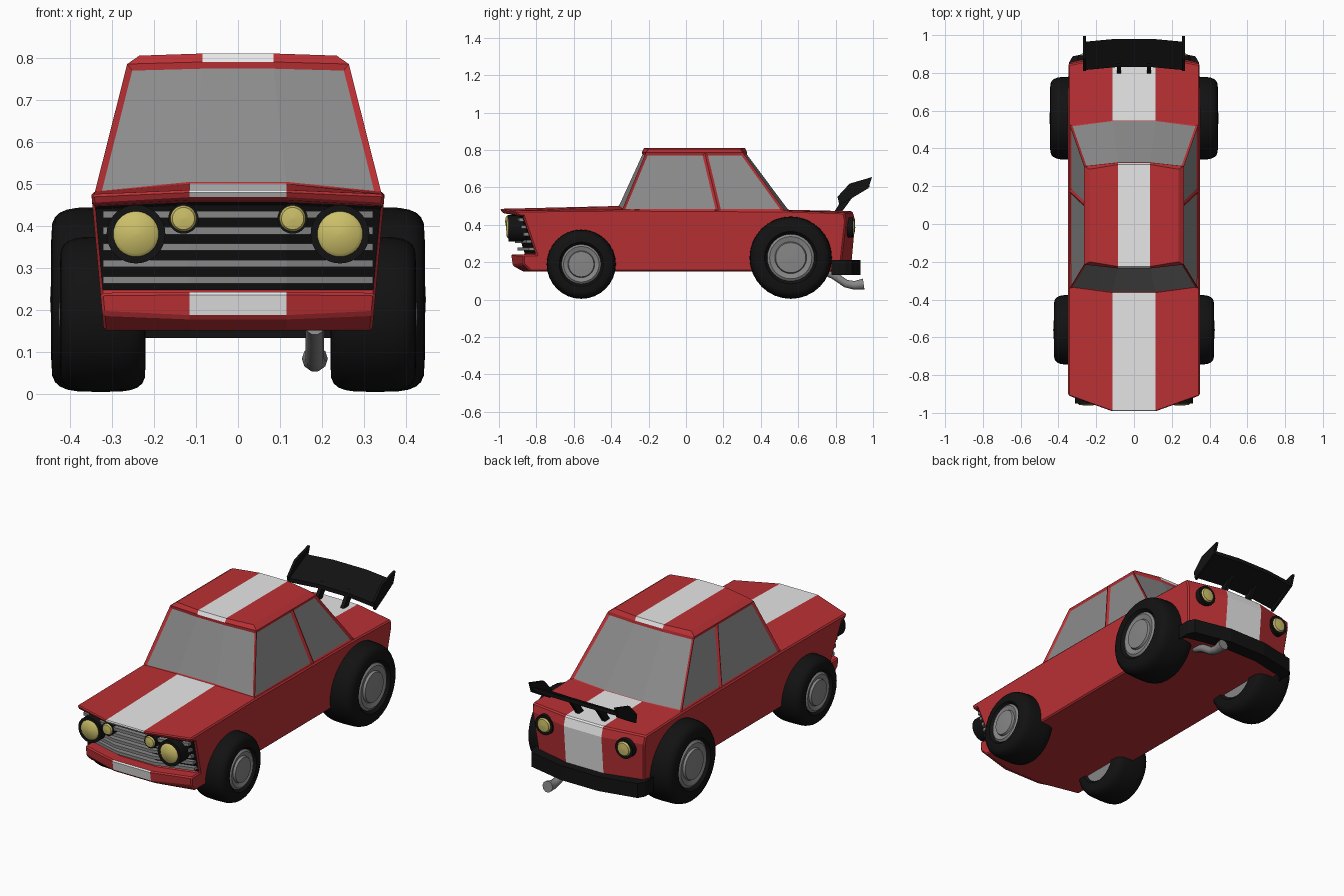
import bpy, bmesh, math
from mathutils import Vector

cube = bpy.data.objects.get("Cube")
if cube:
    bpy.data.objects.remove(cube)


def material(name, rgb):
    m = bpy.data.materials.new(name)
    m.use_nodes = True
    m.diffuse_color = (*rgb, 1)
    m.node_tree.nodes["Principled BSDF"].inputs["Base Color"].default_value = (*rgb, 1)
    return m


RED = material("red paint", (0.5, 0.03, 0.035))
WHITE = material("white stripe", (0.8, 0.8, 0.8))
GLASS = material("grey glass", (0.26, 0.26, 0.26))
BLACK = material("black rubber", (0.006, 0.006, 0.006))
METAL = material("grey metal", (0.24, 0.24, 0.24))
LAMP = material("yellow lamp", (0.6, 0.52, 0.14))


def finish(name, bm, *mats):
    bmesh.ops.recalc_face_normals(bm, faces=bm.faces)
    me = bpy.data.meshes.new(name)
    bm.to_mesh(me)
    bm.free()
    ob = bpy.data.objects.new(name, me)
    bpy.context.collection.objects.link(ob)
    for m in mats:
        me.materials.append(m)
    return ob


def smooth(ob, degrees=40):
    bpy.ops.object.select_all(action='DESELECT')
    ob.select_set(True)
    bpy.context.view_layer.objects.active = ob
    bpy.ops.object.shade_smooth_by_angle(angle=math.radians(degrees))


def loft(bm, sections, paint=lambda col, row: 0, caps=(0, 0)):
    """Skin a row of closed sections; paint gives each face its material."""
    rows = [[bm.verts.new(p) for p in s] for s in sections]
    n = len(rows[0])
    for c, (a, b) in enumerate(zip(rows, rows[1:])):
        for r in range(n):
            k = (r + 1) % n
            bm.faces.new((a[r], a[k], b[k], b[r])).material_index = paint(c, r)
    for end, mat in zip((rows[0], rows[-1]), caps):
        bm.faces.new(end).material_index = mat
    return rows


def bar(name, path, depth, height, mat, slope=0):
    """Bent bar along a path, y-depth and z-height given, rear edge lifted by slope."""
    bm = bmesh.new()
    d, h = depth / 2, height / 2
    loft(bm, [[(x, y - d, z - h - slope), (x, y + d, z - h + slope),
               (x, y + d, z + h + slope), (x, y - d, z + h - slope)] for x, y, z in path])
    return finish(name, bm, mat)


def mirrored(half):
    return half + [(-x, y, z) for x, y, z in reversed(half)]


def lathe(name, profile, centre, axis, mat, n=32):
    """Spin (radius, offset) points about the x or y axis."""
    bm = bmesh.new()
    c = Vector(centre)
    rings = []
    for r, t in profile:
        ring = []
        for i in range(n):
            a = math.tau * i / n
            u, v = r * math.cos(a), r * math.sin(a)
            ring.append(c + Vector((t, u, v) if axis == 'x' else (u, t, v)))
        rings.append(ring)
    loft(bm, rings)
    ob = finish(name, bm, mat)
    smooth(ob)
    return ob


# Body shell: side profile at the flank and at the stripe, as (y, z)
flank = [(-.91, .475), (-.90, .448), (-.87, .445), (-.80, .24), (-.87, .24), (-.87, .19),
         (-.83, .15), (.80, .15), (.83, .2), (.855, .42), (.845, .465), (.53, .475), (-.34, .48)]
middle = [(-.995, .485), (-.98, .462), (-.93, .455), (-.86, .24), (-.935, .242), (-.925, .18),
          (-.87, .15), (.85, .15), (.885, .2), (.905, .42), (.89, .472), (.56, .48), (-.37, .5)]
GRILLE, PLAIN = 2, (1, 3, 5, 6, 7)


def flank_x(z):
    return .32 + (z - .15) * .09


def body_paint(col, row):
    if row == GRILLE:
        return 2
    return 1 if col == 1 and row not in PLAIN else 0


bm = bmesh.new()
loft(bm, [[(-flank_x(z), y, z) for y, z in flank], [(-.115, y, z) for y, z in middle],
          [(.115, y, z) for y, z in middle], [(flank_x(z), y, z) for y, z in flank]], body_paint)
body = finish("body", bm, RED, WHITE, BLACK)
bev = body.modifiers.new("edge bevel", 'BEVEL')
bev.width, bev.segments, bev.angle_limit = .007, 1, math.radians(35)

# Cabin: belt, roof edge and roof top rings, then inset windows
belt = mirrored([(.115, -.37, .495), (.343, -.345, .472), (.343, .175, .472),
                 (.343, .53, .472), (.115, .56, .475)])
roof = mirrored([(.085, -.235, .79), (.264, -.215, .785), (.264, .1, .785),
                 (.264, .305, .785), (.085, .325, .79)])
crown = mirrored([(.085, -.225, .81), (.235, -.2, .805), (.235, .1, .805),
                  (.235, .29, .805), (.085, .315, .81)])
bm = bmesh.new()
b, r, t = [[bm.verts.new(p) for p in ring] for ring in (belt, roof, crown)]
walls = []
for i in range(10):
    k = (i + 1) % 10
    walls.append(bm.faces.new((b[i], b[k], r[k], r[i])))
    rim = bm.faces.new((r[i], r[k], t[k], t[i]))
    rim.material_index = 1 if i in (4, 9) else 0
bm.faces.new((t[0], t[4], t[5], t[9])).material_index = 1
bm.faces.new(t[0:5])
bm.faces.new(t[5:10])
bm.faces.new(b)
bmesh.ops.recalc_face_normals(bm, faces=bm.faces)
for window in ((8, 9, 0), (3, 4, 5), (1,), (2,), (6,), (7,)):
    panes = [walls[i] for i in window]
    bmesh.ops.inset_region(bm, faces=panes, thickness=.014, depth=-.008, use_even_offset=True)
    for f in panes:
        f.material_index = 2
finish("cabin", bm, RED, WHITE, GLASS)

# Grille bars follow the bent nose
for i in range(5):
    z = .271 + i * .039
    y = -.86 - (z - .24) * .33
    bar(f"grille_bar_{i + 1}", mirrored([(.322, y + .055, z), (.115, y - .005, z)]), .05, .017, METAL)

# Rear bumper wraps round the corners
bar("rear_bumper", mirrored([(.345, .815, .172), (.325, .85, .172), (.115, .895, .172)]),
    .075, .08, BLACK)


# Lamps: black housing with a yellow lens
def lamp(name, x, y, z, radius, rim, way, length):
    lathe(name + "_housing", [(0.001, -way * length), (rim, -way * length), (rim, 0),
                              (radius, 0), (0.001, 0)], (x, y, z), 'y', BLACK)
    lathe(name + "_lens", [(0.001, 0), (radius, 0), (radius * .85, way * .008),
                           (0.001, way * .012)], (x, y, z), 'y', LAMP)


for side, s in (("left", 1), ("right", -1)):
    lamp(side + "_headlamp", s * .243, -.95, .38, .054, .07, -1, .1)
    lamp(side + "_inner_lamp", s * .13, -.955, .417, .031, .036, -1, .08)
    lamp(side + "_tail_lamp", s * .245, .893, .385, .04, .054, 1, .08)

    # Wheels: rounded tyre plus stepped hub
    for end, y, rad, inner, outer in (("front", -.56, .185, .22, .424), ("rear", .56, .22, .22, .445)):
        hub, mid, half = rad * .57, (inner + outer) / 2, (outer - inner) / 2
        tyre = [(hub, -half * .85)]
        for i in range(13):
            a = math.pi * (i / 12 - .5)
            bulge = abs(math.cos(a)) ** .5
            side_t = math.copysign(abs(math.sin(a)) ** .6, a)
            tyre.append((hub * 1.12 + (rad - hub * 1.12) * bulge, half * side_t))
        tyre.append((hub, half * .85))
        name = f"{end}_{side}_"
        lathe(name + "tyre", [(q, s * o) for q, o in tyre], (s * mid, y, rad + .004), 'x', BLACK)
        face = half * .88
        rings = [(.001, -face), (hub, -face), (hub, face), (hub * .9, face + .008), (hub * .68, face),
                 (hub * .64, face + .012), (.001, face + .016)]
        lathe(name + "hub", [(q, s * o) for q, o in rings], (s * mid, y, rad + .004), 'x', METAL)


# Rear wing: bent blade, end plates and two struts
def plate(name, x, width, outline):
    bm = bmesh.new()
    loft(bm, [[(x + d, y, z) for y, z in outline] for d in (-width / 2, width / 2)])
    return finish(name, bm, BLACK)


bar("wing_blade", mirrored([(.26, .89, .57), (.1, .905, .575)]), .15, .022, BLACK, .038)
for side, s in (("left", 1), ("right", -1)):
    plate(side + "_wing_end", s * .262, .014,
          [(.81, .55), (.875, .62), (.995, .655), (.975, .595), (.9, .55), (.82, .505)])
    plate(side + "_wing_strut", s * .08, .02, [(.79, .465), (.83, .465), (.9, .56), (.85, .56)])

# Exhaust pipe with a wider tip
curve = bpy.data.curves.new("exhaust_pipe", 'CURVE')
curve.dimensions = '3D'
curve.bevel_depth, curve.bevel_resolution, curve.use_fill_caps = .022, 3, True
spline = curve.splines.new('POLY')
path = [(.72, .16, 1), (.79, .13, 1), (.855, .085, 1), (.9, .076, 1.1), (.95, .083, 1.4)]
spline.points.add(len(path) - 1)
for p, (y, z, w) in zip(spline.points, path):
    p.co, p.radius = (.183, y, z, 1), w
curve.materials.append(METAL)
bpy.context.collection.objects.link(bpy.data.objects.new("exhaust_pipe", curve))
